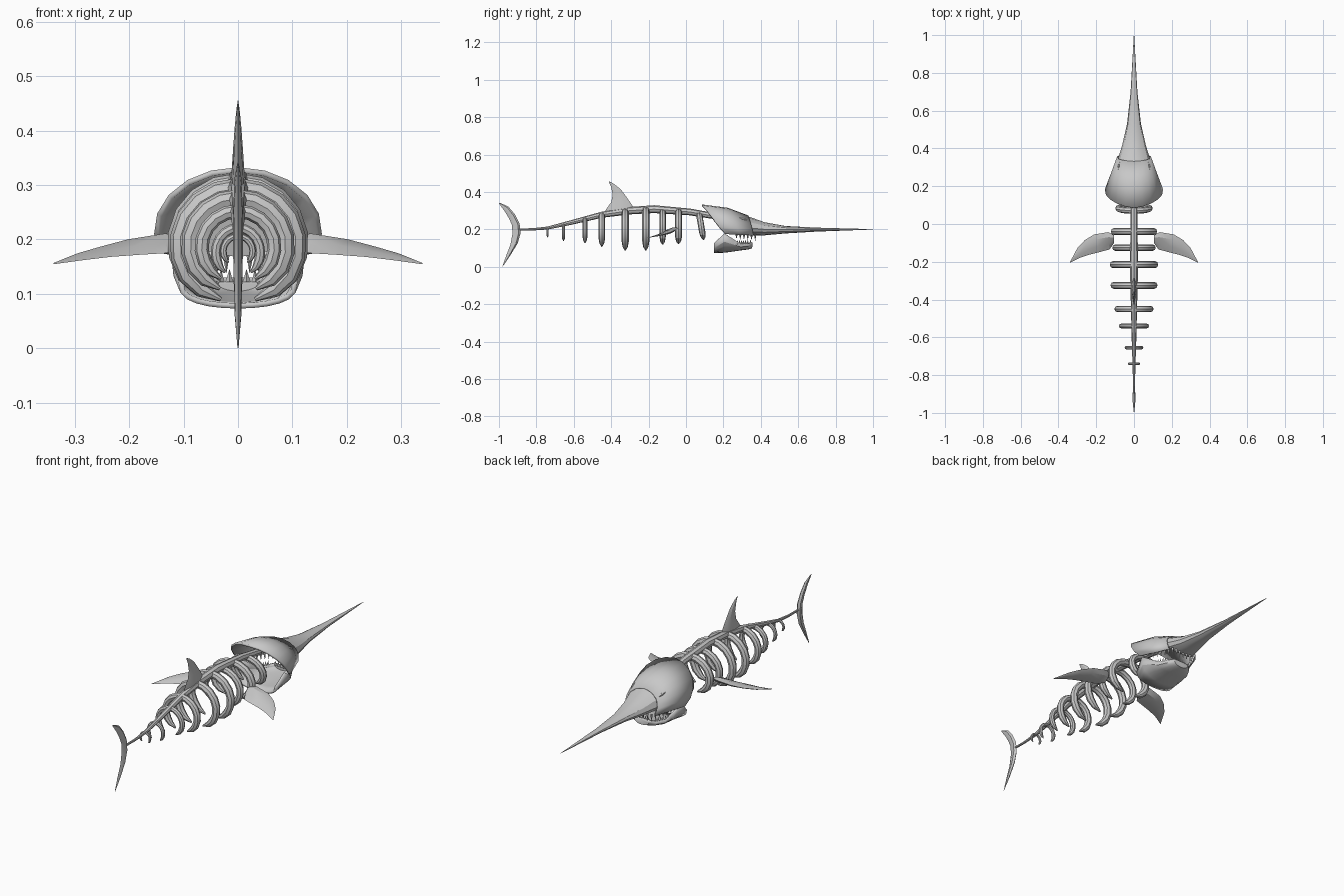
import bpy, bmesh
from math import sin, cos, pi, radians
from mathutils import Vector

cube = bpy.data.objects.get("Cube")
if cube:
    bpy.data.objects.remove(cube, do_unlink=True)

bone = bpy.data.materials.new("bone grey")
bone.use_nodes = True
bone.diffuse_color = (0.58, 0.58, 0.58, 1)
bone.node_tree.nodes["Principled BSDF"].inputs["Base Color"].default_value = bone.diffuse_color


def finish(name, bm, solid=0):
    """Turn a bmesh into a shaded object, optionally as a shell."""
    bmesh.ops.remove_doubles(bm, verts=bm.verts, dist=0.0002)
    bmesh.ops.recalc_face_normals(bm, faces=bm.faces)
    mesh = bpy.data.meshes.new(name)
    bm.to_mesh(mesh)
    bm.free()
    mesh.materials.append(bone)
    obj = bpy.data.objects.new(name, mesh)
    bpy.context.collection.objects.link(obj)
    if solid:
        mod = obj.modifiers.new("shell", "SOLIDIFY")
        mod.thickness, mod.offset = solid, 0
    bpy.ops.object.select_all(action="DESELECT")
    obj.select_set(True)
    bpy.context.view_layer.objects.active = obj
    bpy.ops.object.shade_smooth_by_angle(angle=radians(25))
    return obj


def loft(name, rings, closed=True, caps=(True, True), solid=0):
    """Skin a list of equal-length cross-sections."""
    bm = bmesh.new()
    rows = [[bm.verts.new(p) for p in ring] for ring in rings]
    n = len(rows[0])
    for a, b in zip(rows, rows[1:]):
        for i in range(n if closed else n - 1):
            j = (i + 1) % n
            bm.faces.new((a[i], a[j], b[j], b[i]))
    if caps[0]:
        bm.faces.new(rows[0])
    if caps[1]:
        bm.faces.new(rows[-1])
    return finish(name, bm, solid)


def tube(name, path, radii, axis, sides=8):
    """Tapered tube along a planar path; axis is the plane normal."""
    path, axis = [Vector(p) for p in path], Vector(axis)
    rings = []
    for i, (p, r) in enumerate(zip(path, radii)):
        tangent = path[min(i + 1, len(path) - 1)] - path[max(i - 1, 0)]
        side = axis.cross(tangent).normalized()
        rings.append([p + r * (axis * cos(k * 2 * pi / sides) + side * sin(k * 2 * pi / sides))
                      for k in range(sides)])
    return loft(name, rings)


def fin(name, sections, normal):
    """Blade with a lens section; each section is leading point, trailing point, half thickness."""
    rings = []
    for lead, trail, t in sections:
        lead, trail, n = Vector(lead), Vector(trail), Vector(normal) * t
        mids = [lead.lerp(trail, f) for f in (0.25, 0.65)]
        rings.append([lead, mids[0] + n, mids[1] + n * 0.8, trail, mids[1] - n * 0.8, mids[0] - n])
    return loft(name, rings)


# Spine: y, z, radius
spine = [(-0.92, 0.2, 0.005), (-0.82, 0.2, 0.006), (-0.74, 0.207, 0.008), (-0.62, 0.235, 0.012),
         (-0.45, 0.278, 0.016), (-0.3, 0.3, 0.02), (-0.17, 0.308, 0.021), (0.02, 0.293, 0.018),
         (0.17, 0.268, 0.016)]
tube("spine", [(0, y, z) for y, z, r in spine], [r for y, z, r in spine], (1, 0, 0))

# Ribs: y, outer half width, bottom z, top z, radius, sweep each side
ribs = [(-0.74, 0.033, 0.145, 0.212, 0.006, 140), (-0.655, 0.05, 0.122, 0.23, 0.009, 145),
        (-0.54, 0.08, 0.107, 0.265, 0.013, 152), (-0.45, 0.105, 0.086, 0.292, 0.017, 158),
        (-0.325, 0.126, 0.066, 0.313, 0.019, 163), (-0.215, 0.13, 0.066, 0.322, 0.019, 163),
        (-0.125, 0.117, 0.098, 0.31, 0.017, 160), (-0.04, 0.125, 0.1, 0.312, 0.019, 160),
        (0.083, 0.1, 0.122, 0.292, 0.017, 155)]
for i, (y, hw, low, high, r, sweep) in enumerate(ribs):
    steps, path, radii = 16, [], []
    lean = 0.012 if i == len(ribs) - 1 else 0
    for s in range(steps + 1):
        u = 2 * s / steps - 1
        a = radians(sweep) * u
        path.append((sin(a) * (hw - r), y - lean * cos(a), (low + high) / 2 + cos(a) * ((high - low) / 2 - r)))
        radii.append(r * (0.2 if abs(u) == 1 else 0.75 if abs(u) > 0.8 else 1))
    tube(f"rib_{i + 1}", path, radii, (0, 1, 0))

# Dorsal fin and crescent tail: leading y, trailing y, z pairs and half thickness
dorsal = [(-0.27, 0.3, -0.44, 0.285, 0.013), (-0.285, 0.325, -0.425, 0.31, 0.012),
          (-0.32, 0.375, -0.4, 0.345, 0.009), (-0.35, 0.415, -0.392, 0.385, 0.006),
          (-0.385, 0.443, -0.4, 0.425, 0.003), (-0.41, 0.456, -0.412, 0.454, 0.0005)]
tail = [(-0.998, 0.343, -1, 0.338, 0.001), (-0.95, 0.322, -0.968, 0.295, 0.006),
        (-0.915, 0.28, -0.946, 0.258, 0.008), (-0.89, 0.232, -0.93, 0.222, 0.009),
        (-0.884, 0.18, -0.928, 0.175, 0.009), (-0.9, 0.125, -0.938, 0.12, 0.008),
        (-0.94, 0.06, -0.963, 0.055, 0.006), (-0.98, 0.001, -0.982, 0, 0.001)]
for name, rows in (("dorsal_fin", dorsal), ("tail_fin", tail)):
    fin(name, [((0, a, b), (0, c, d), t) for a, b, c, d, t in rows], (1, 0, 0))

# Pectoral fins: x, z, y of the leading edge, then of the trailing edge, half thickness
pectoral = [(0.105, 0.205, -0.06, 0.105, 0.172, -0.1, 0.008), (0.135, 0.208, -0.043, 0.13, 0.175, -0.135, 0.012),
            (0.21, 0.197, -0.055, 0.18, 0.172, -0.148, 0.01), (0.26, 0.184, -0.085, 0.235, 0.168, -0.162, 0.007),
            (0.3, 0.172, -0.128, 0.285, 0.162, -0.178, 0.005), (0.34, 0.156, -0.203, 0.338, 0.155, -0.205, 0.001)]
for side, s in (("left", 1), ("right", -1)):
    fin(side + "_pectoral_fin",
        [((s * a, c, b), (s * d, f, e), t) for a, b, c, d, e, f, t in pectoral], (0, -0.3, 0.95))

# Skull: y at the crown, y at the lower edge, half width, top z, widest z, bottom z
skull = [(0.085, 0.21, 0.15, 0.328, 0.215, 0.175), (0.22, 0.29, 0.115, 0.311, 0.213, 0.17),
         (0.33, 0.36, 0.086, 0.27, 0.207, 0.168), (0.42, 0.42, 0.062, 0.238, 0.2, 0.168),
         (0.53, 0.53, 0.037, 0.218, 0.199, 0.178), (0.7, 0.7, 0.018, 0.209, 0.199, 0.188),
         (1, 1, 0.001, 0.201, 0.2, 0.199)]


def arch(station, reach, steps):
    """Arched section sweeping the given angle down each side from the crown."""
    y0, y1, hw, top, mid, low = station
    points = []
    for k in range(-steps, steps + 1):
        t = abs(k) / steps
        a = reach * k / steps
        h = (top - mid) * cos(a) if cos(a) > 0 else (mid - low) * cos(a) / -cos(reach)
        points.append((hw * sin(a), y0 + (y1 - y0) * t ** 1.5, mid + h))
    return points


loft("skull", [arch(s, radians(112), 6) for s in skull[:3]], False, (False, False), 0.01)
loft("bill", [arch(s, pi, 6)[:-1] for s in skull[2:]])

# Lower jaw trough: y, half width, side top z, bottom z
jaw = [(0.15, 0.105, 0.125, 0.078), (0.205, 0.118, 0.178, 0.08), (0.25, 0.105, 0.15, 0.086),
       (0.29, 0.088, 0.122, 0.092), (0.33, 0.066, 0.122, 0.097), (0.35, 0.04, 0.13, 0.102)]
rings = []
for y, hw, top, low in jaw:
    angles = [radians(15 * k) for k in range(-6, 7)]
    rings.append([(hw * sin(a), y, top - (top - low) * cos(a) ** 0.6 if abs(a) < 1.5 else top) for a in angles])
loft("lower_jaw", rings, False, (False, True), 0.01)

# Teeth rows along both sides of the mouth and across its front
bm = bmesh.new()


def tooth(x, y, z, length, r=0.007):
    base = [bm.verts.new((x + r * cos(k * pi / 2), y + r * sin(k * pi / 2), z)) for k in range(4)]
    tip = bm.verts.new((x * 0.97, y, z + length))
    bm.faces.new(base)
    for k in range(4):
        bm.faces.new((base[k], base[(k + 1) % 4], tip))


for s in (-1, 1):
    for k in range(6):
        f = k / 5
        tooth(s * (0.107 - 0.04 * f), 0.27 + 0.1 * f, 0.174, -0.025 - 0.012 * f)
        tooth(s * (0.094 - 0.03 * f), 0.275 + 0.055 * f, 0.12, 0.024)
for k in range(-2, 3):
    tooth(k * 0.022, 0.37, 0.174, -0.037)
    tooth(k * 0.016, 0.345, 0.122, 0.024)
finish("teeth", bm)

# Brow ridges over the eyes
for side, s in (("left", 1), ("right", -1)):
    tube(side + "_brow", [(s * 0.085, 0.28, 0.262), (s * 0.082, 0.305, 0.256), (s * 0.074, 0.335, 0.246)],
         [0.002, 0.007, 0.002], (s * 0.8, 0, 0.6), 6)
